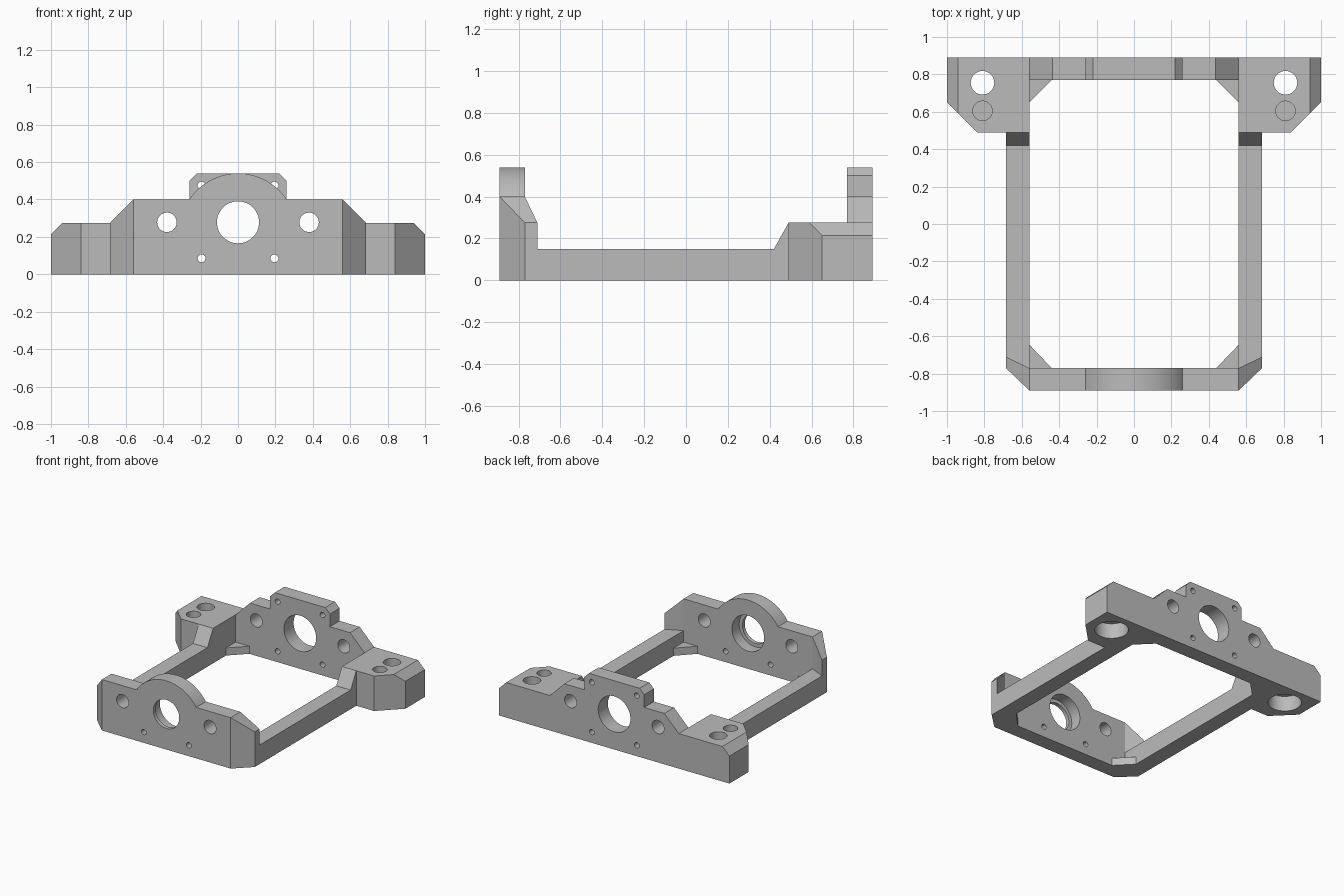
import bpy, bmesh
from math import cos, sin, pi, radians, atan2

cube = bpy.data.objects.get("Cube")
if cube:
    bpy.data.objects.remove(cube, do_unlink=True)

grey = bpy.data.materials.new("light grey")
grey.use_nodes = True
grey.diffuse_color = (0.5, 0.5, 0.5, 1)
grey.node_tree.nodes["Principled BSDF"].inputs["Base Color"].default_value = (0.5, 0.5, 0.5, 1)


def prism(name, points, axis, lo, hi):
    """Extrude a 2D outline along an axis; outline is in the other two axes."""
    place = {"x": lambda a, b, d: (d, a, b),
             "y": lambda a, b, d: (a, d, b),
             "z": lambda a, b, d: (a, b, d)}[axis]
    bm = bmesh.new()
    low = [bm.verts.new(place(a, b, lo)) for a, b in points]
    high = [bm.verts.new(place(a, b, hi)) for a, b in points]
    bm.faces.new(low)
    bm.faces.new(high)
    n = len(points)
    for i in range(n):
        j = (i + 1) % n
        bm.faces.new((low[i], low[j], high[j], high[i]))
    bmesh.ops.recalc_face_normals(bm, faces=bm.faces)
    mesh = bpy.data.meshes.new(name)
    bm.to_mesh(mesh)
    bm.free()
    mesh.materials.append(grey)
    obj = bpy.data.objects.new(name, mesh)
    bpy.context.collection.objects.link(obj)
    return obj


def rod(a, b, r, axis, lo, hi, n=48):
    ring = [(a + r * cos(2 * pi * i / n), b + r * sin(2 * pi * i / n)) for i in range(n)]
    return prism("cutter", ring, axis, lo, hi)


def combine(obj, cutter, operation="DIFFERENCE"):
    """Apply a boolean and discard the helper."""
    bpy.ops.object.select_all(action="DESELECT")
    bpy.context.view_layer.objects.active = obj
    obj.select_set(True)
    mod = obj.modifiers.new("cut", "BOOLEAN")
    mod.operation = operation
    mod.solver = "EXACT"
    mod.object = cutter
    bpy.ops.object.modifier_apply(modifier=mod.name)
    bpy.data.objects.remove(cutter, do_unlink=True)


def smooth(obj):
    bpy.ops.object.select_all(action="DESELECT")
    bpy.context.view_layer.objects.active = obj
    obj.select_set(True)
    bpy.ops.object.shade_smooth_by_angle(angle=radians(25))


def mirrored(half):
    """Close a right-hand outline with its reflection in x."""
    return half + [(-a, b) for a, b in reversed(half) if a > 0]


def rod_holes(plate, lo, hi, heights):
    """Guide rod holes and small screw holes of an end plate."""
    for s in (-1, 1):
        combine(plate, rod(s * 0.38, 0.278, 0.052, "y", lo, hi))
        for z in heights:
            combine(plate, rod(s * 0.195, z, 0.021, "y", lo, hi, 24))


# Rear plate with stepped top
rear = prism("rear_plate", mirrored([(0.56, 0), (0.56, 0.275), (0.435, 0.4), (0.26, 0.4),
                                     (0.26, 0.5), (0.22, 0.54)]), "y", 0.77, 0.89)
rod_holes(rear, 0.7, 1, (0.085, 0.475))
combine(rear, rod(0, 0.278, 0.14, "y", 0.7, 1))
smooth(rear)

# Front plate: arched outline trimmed by a plan with angled ends
arc_r, arc_z = 0.311, 0.229
start = atan2(0.4 - arc_z, 0.26)
arc = [(arc_r * cos(t), arc_z + arc_r * sin(t))
       for t in (start + (pi / 2 - start) * i / 16 for i in range(16))]
outline = mirrored([(0.685, 0), (0.685, 0.275), (0.56, 0.4)] + arc + [(0, arc_z + arc_r)])
front = prism("front_plate", outline, "y", -0.95, -0.65)
plan = mirrored([(0.56, -0.89), (0.685, -0.77), (0.685, -0.71), (0.56, -0.77)])
combine(front, prism("trim", plan, "z", -0.1, 0.7), "INTERSECT")
rod_holes(front, -1, -0.6, (0.085,))
combine(front, rod(0, 0.278, 0.1125, "y", -1, -0.6))
combine(front, rod(0, 0.278, 0.14, "y", -0.86, -0.6))
smooth(front)

for s, side in ((1, "left"), (-1, "right")):
    # Side rail, rising to the mounting block, with its front end mitred
    rail = prism(side + "_rail", [(-0.77, 0), (0.49, 0), (0.49, 0.275), (0.42, 0.15), (-0.77, 0.15)],
                 "x", *sorted((s * 0.56, s * 0.685)))
    for v in rail.data.vertices:
        if v.co.y < -0.7 and abs(v.co.x) > 0.6:
            v.co.y = -0.71

    # Mounting block with chamfered outer top edge
    block = prism(side + "_mounting_block",
                  [(s * x, y) for x, y in ((0.56, 0.49), (0.84, 0.49), (1, 0.65), (1, 0.89), (0.56, 0.89))],
                  "z", 0, 0.275)
    combine(block, prism("chamfer", [(s * x, z) for x, z in ((0.9, 0.315), (1.1, 0.115), (1.1, 0.315))],
                         "y", 0.3, 1))
    combine(block, rod(s * 0.81, 0.755, 0.063, "z", -0.1, 0.4))
    combine(block, rod(s * 0.81, 0.605, 0.052, "z", 0.175, 0.4))
    combine(block, rod(s * 0.81, 0.715, 0.12, "z", -0.1, 0.12))
    smooth(block)

    # Low corner gussets
    for end, wall, tip in (("rear", 0.77, 0.65), ("front", -0.77, -0.645)):
        prism(side + "_" + end + "_gusset",
              [(s * 0.56, wall), (s * 0.56, tip), (s * 0.44, wall)], "z", 0, 0.06)
